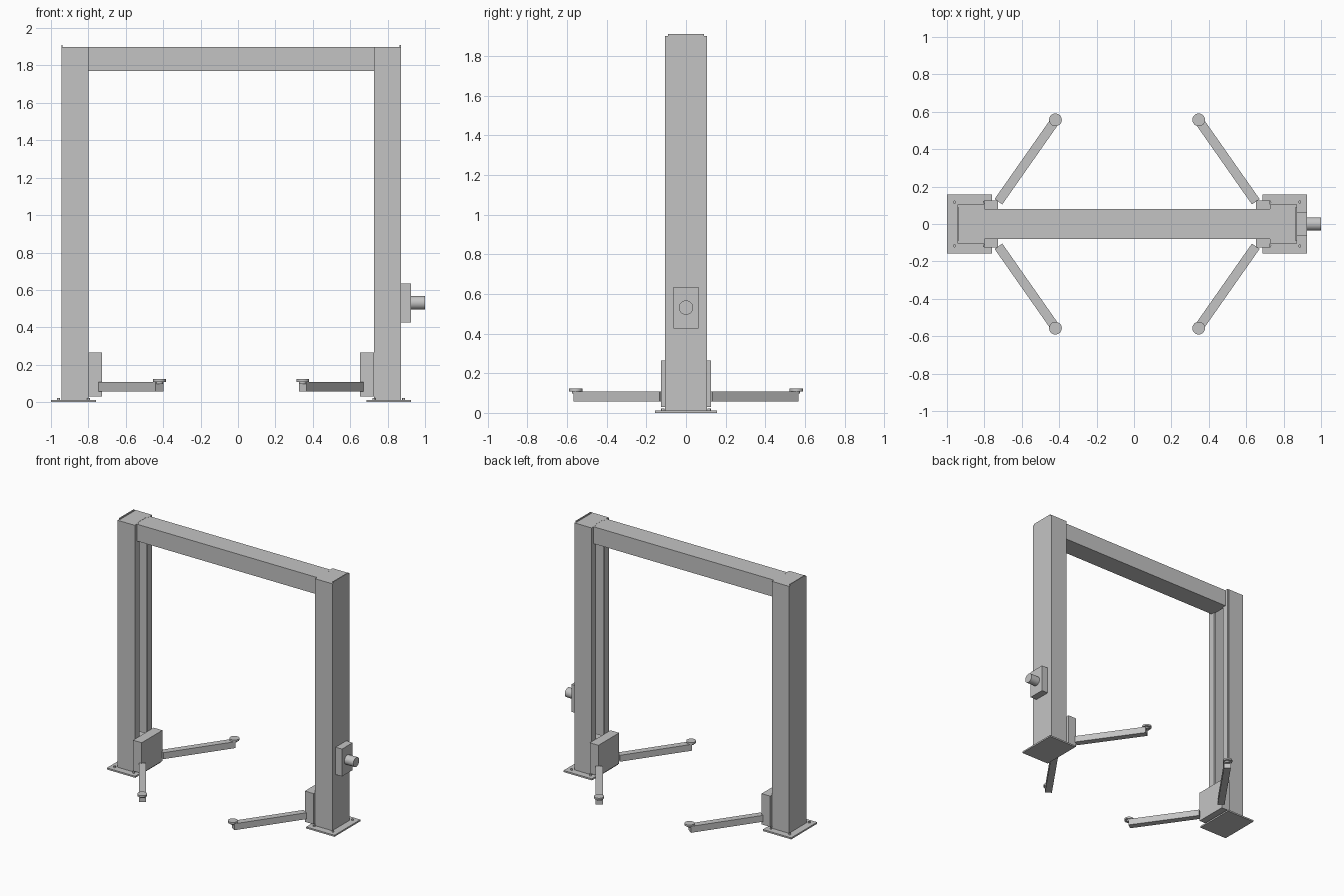
import bpy, bmesh, math
from mathutils import Matrix, Vector

if "Cube" in bpy.data.objects:
    bpy.data.objects.remove(bpy.data.objects["Cube"])

CX = -0.037  # centre plane between the two columns

steel = bpy.data.materials.new("grey_steel")
steel.diffuse_color = (0.55, 0.55, 0.55, 1)
steel.use_nodes = True
steel.node_tree.nodes["Principled BSDF"].inputs["Base Color"].default_value = steel.diffuse_color


def finish(name, bm):
    bmesh.ops.recalc_face_normals(bm, faces=bm.faces)
    me = bpy.data.meshes.new(name)
    bm.to_mesh(me)
    bm.free()
    me.materials.append(steel)
    ob = bpy.data.objects.new(name, me)
    bpy.context.collection.objects.link(ob)
    return ob


def box(name, x0, x1, y0, y1, z0, z1):
    bm = bmesh.new()
    size = Matrix.Diagonal((abs(x1 - x0), y1 - y0, z1 - z0, 1))
    mid = Matrix.Translation(((x0 + x1) / 2, (y0 + y1) / 2, (z0 + z1) / 2))
    bmesh.ops.create_cube(bm, size=1, matrix=mid @ size)
    return finish(name, bm)


def cylinder(name, centre, r, depth, rot=Matrix(), seg=32):
    bm = bmesh.new()
    bmesh.ops.create_cone(bm, cap_ends=True, segments=seg, radius1=r, radius2=r,
                          depth=depth, matrix=Matrix.Translation(centre) @ rot)
    for f in bm.faces:
        f.smooth = len(f.verts) == 4
    for e in bm.edges:
        e.smooth = e.calc_face_angle(0) < 0.6
    return finish(name, bm)


def extrude(name, pts, z0, z1):
    bm = bmesh.new()
    face = bm.faces.new([bm.verts.new((x, y, z0)) for x, y in pts])
    top = bmesh.ops.extrude_face_region(bm, geom=[face])["geom"]
    bmesh.ops.translate(bm, vec=(0, 0, z1 - z0),
                        verts=[v for v in top if isinstance(v, bmesh.types.BMVert)])
    return finish(name, bm)


for side, s in (("left", -1), ("right", 1)):
    def X(u):
        return CX + s * u

    # floor plate and anchor bolts
    box(f"{side}_base_plate", X(0.723), X(0.963), -0.157, 0.157, 0, 0.012)
    for u in (0.763, 0.923):
        for y in (-0.117, 0.117):
            cylinder(f"{side}_anchor_bolt", (X(u), y, 0.016), 0.008, 0.014, seg=16)

    # open channel column with cap, top rim and guide lips
    o, i, h, t = 0.908, 0.773, 0.105, 0.014
    extrude(f"{side}_column", [(X(u), y) for u, y in (
        (i, -h), (o, -h), (o, h), (i, h), (i, h - t), (o - t, h - t),
        (o - t, -h + t), (i, -h + t))], 0.01, 1.9)
    box(f"{side}_column_cap", X(i), X(o - t), -h + t, h - t, 1.885, 1.9)
    box(f"{side}_top_rim", X(0.901), X(o), -0.09, 0.09, 1.9, 1.91)

    # lift carriage and the slider running inside the channel
    box(f"{side}_carriage", X(0.69), X(0.763), -0.125, 0.125, 0.03, 0.265)
    box(f"{side}_carriage_slider", X(0.76), X(0.85), -0.04, 0.04, 0.04, 0.255)

    for end, e in (("front", -1), ("back", 1)):
        box(f"{side}_{end}_guide_lip", X(0.763), X(0.776),
            min(e * 0.05, e * 0.104), max(e * 0.05, e * 0.104), 0.012, 1.9)
        # swing arm with lifting pad
        a, b = Vector((X(0.688), e * 0.119)), Vector((X(0.383), e * 0.554))
        d = (b - a).normalized()
        n = Vector((-d.y, d.x)) * 0.025
        extrude(f"{side}_{end}_arm", [a + n, b + n, b - n, a - n], 0.058, 0.107)
        cylinder(f"{side}_{end}_pad_stem", (b.x, b.y, 0.105), 0.02, 0.016)
        cylinder(f"{side}_{end}_lift_pad", (b.x, b.y + e * 0.003, 0.116), 0.034, 0.014)

# overhead beam
box("top_beam", CX - 0.775, CX + 0.775, -0.079, 0.079, 1.77, 1.899)

# drive unit on the right column
box("power_unit_box", 0.87, 0.925, -0.064, 0.064, 0.426, 0.635)
cylinder("power_unit_motor", (0.96, 0, 0.531), 0.036, 0.08,
         Matrix.Rotation(math.pi / 2, 4, 'Y'))
